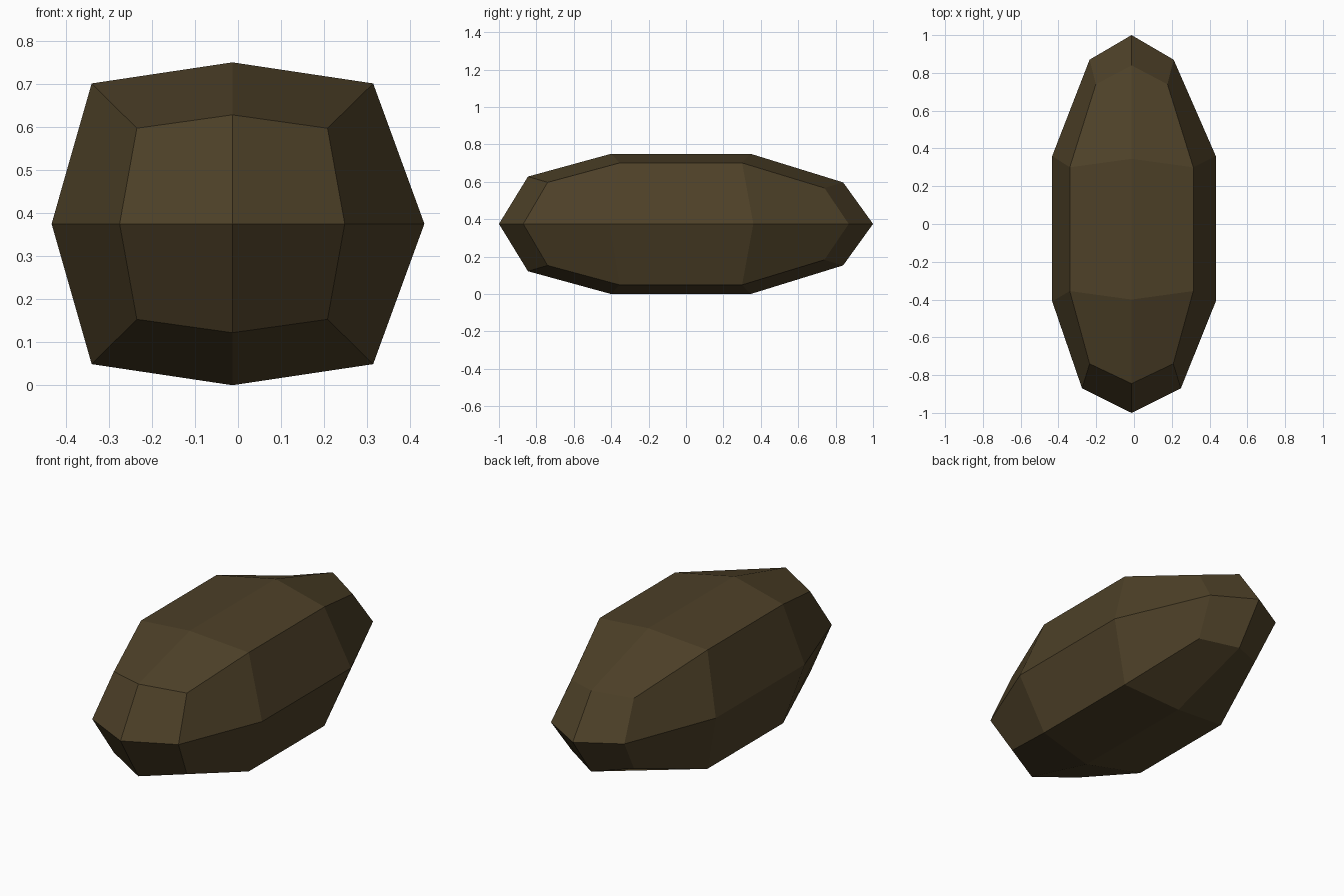
import bpy
import bmesh

cube = bpy.data.objects.get("Cube")
if cube:
    bpy.data.objects.remove(cube, do_unlink=True)

# Dark brown stone colour
colour = (0.075, 0.052, 0.021, 1.0)
stone = bpy.data.materials.new("dark_brown_stone")
stone.use_nodes = True
stone.diffuse_color = colour
bsdf = stone.node_tree.nodes["Principled BSDF"]
bsdf.inputs["Base Color"].default_value = colour
bsdf.inputs["Roughness"].default_value = 0.9

MID_X, MID_Z = -0.013, 0.375

# Each ring: side (y, left x, right x), corner (y, left x, right x, height), crown (y, height)
rings = [
    ((-0.87, -0.275, 0.248), (-0.74, -0.235, 0.208, 0.222), (-0.845, 0.253)),
    ((-0.41, -0.433, 0.433), (-0.355, -0.34, 0.314, 0.326), (-0.40, 0.375)),
    ((0.36, -0.433, 0.433), (0.30, -0.34, 0.314, 0.326), (0.345, 0.375)),
    ((0.87, -0.235, 0.21), (0.74, -0.202, 0.177, 0.192), (0.84, 0.222)),
]


def add_ring(bm, side, corner, crown):
    """Eight vertices around the long axis, mirrored top to bottom."""
    sy, sl, sr = side
    cy, cl, cr, ch = corner
    ty, th = crown
    points = [
        (sr, sy, 0), (cr, cy, ch), (MID_X, ty, th), (cl, cy, ch),
        (sl, sy, 0), (cl, cy, -ch), (MID_X, ty, -th), (cr, cy, -ch),
    ]
    return [bm.verts.new((x, y, MID_Z + z)) for x, y, z in points]


def cap_end(bm, loop, y):
    """Close an end with four quads that meet at the tip."""
    tip = bm.verts.new((MID_X, y, MID_Z))
    for i in range(0, 8, 2):
        bm.faces.new((loop[i], loop[i + 1], loop[(i + 2) % 8], tip))


# Faceted boulder: bands between rings, then both pointed ends
bm = bmesh.new()
loops = [add_ring(bm, *ring) for ring in rings]
for a, b in zip(loops, loops[1:]):
    for i in range(8):
        j = (i + 1) % 8
        bm.faces.new((a[i], a[j], b[j], b[i]))
cap_end(bm, loops[0], -1.0)
cap_end(bm, loops[-1], 1.0)
bmesh.ops.recalc_face_normals(bm, faces=bm.faces)

mesh = bpy.data.meshes.new("boulder")
bm.to_mesh(mesh)
bm.free()
mesh.materials.append(stone)
boulder = bpy.data.objects.new("boulder", mesh)
bpy.context.collection.objects.link(boulder)
